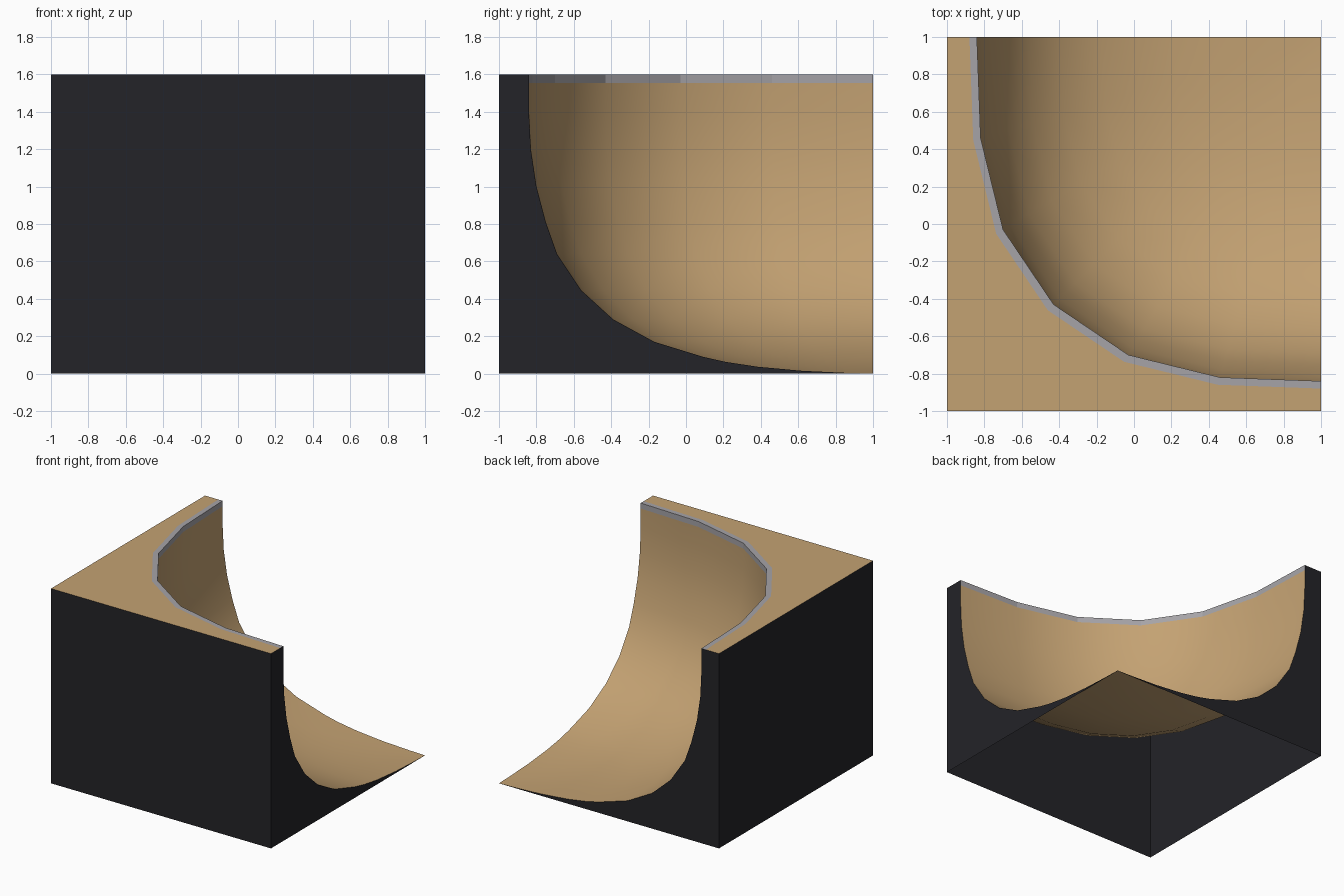
import bpy, bmesh

if "Cube" in bpy.data.objects:
    bpy.data.objects.remove(bpy.data.objects["Cube"])

H = 1.6      # deck height
R = 1.84     # reach of the bowl from its lowest corner (1, 1)

# Plan shape of the lip and side profile (y, z) from lip down to the floor
LIP = [(-0.84, 1), (-0.82, 0.46), (-0.70, -0.03), (-0.43, -0.43),
       (-0.03, -0.70), (0.46, -0.82), (1, -0.84)]
PROFILE = [(-0.84, 1.555), (-0.84, 1.4), (-0.83, 1.2), (-0.80, 1.0), (-0.75, 0.81),
           (-0.69, 0.64), (-0.56, 0.445), (-0.39, 0.29), (-0.17, 0.17), (0.09, 0.09),
           (0.21, 0.063), (0.38, 0.037), (0.62, 0.015), (0.86, 0.004)]
TIP = (1, 1, 0)


def material(name, rgb):
    m = bpy.data.materials.new(name)
    m.diffuse_color = (*rgb, 1)
    m.use_nodes = True
    m.node_tree.nodes["Principled BSDF"].inputs["Base Color"].default_value = m.diffuse_color
    return m


wood = material("wood", (0.55, 0.36, 0.17))
dark = material("dark_panel", (0.017, 0.017, 0.021))
steel = material("steel", (0.38, 0.37, 0.39))


def ring(reach, z):
    """Lip outline scaled about the low corner and set at height z."""
    s = reach / R
    return [(1 + (x - 1) * s, 1 + (y - 1) * s, z) for x, y in LIP]


def build(name, polys, mat, smooth=False):
    bm = bmesh.new()
    for poly in polys:
        bm.faces.new([bm.verts.new(p) for p in poly])
    bmesh.ops.remove_doubles(bm, verts=bm.verts, dist=1e-5)
    for f in bm.faces:
        f.smooth = smooth
    me = bpy.data.meshes.new(name)
    bm.to_mesh(me)
    bm.free()
    me.materials.append(mat)
    ob = bpy.data.objects.new(name, me)
    bpy.context.collection.objects.link(ob)
    return ob


def band(a, b):
    """Quads between an upper/outer ring a and a lower/inner ring b."""
    return [(a[i], b[i], b[i + 1], a[i + 1]) for i in range(len(a) - 1)]


# Curved bowl surface, fanning into the low corner
rings = [ring(1 - y, z) for y, z in PROFILE]
faces = [q for a, b in zip(rings, rings[1:]) for q in band(a, b)]
last = rings[-1]
faces += [(last[i], TIP, last[i + 1]) for i in range(len(last) - 1)]
build("bowl_surface", faces, wood, smooth=True)

# Metal coping: strip on the deck and strip down the inside of the lip
outer, lip = ring(R + 0.04, H), ring(R, H)
build("coping", band(outer, lip) + band(lip, rings[0]), steel)

# Flat deck around the bowl
build("deck", [[(-1, 1, H), (-1, -1, H), (1, -1, H)] + outer[::-1]], wood)

# Outer walls
build("front_wall", [[(-1, -1, 0), (1, -1, 0), (1, -1, H), (-1, -1, H)]], dark)
build("left_wall", [[(-1, 1, 0), (-1, -1, 0), (-1, -1, H), (-1, 1, H)]], dark)

# Curved end panels, mirrored across the diagonal
side = [(-1, H), (-1, 0), (1, 0)] + PROFILE[::-1] + [(-0.84, H)]
build("right_panel", [[(1, y, z) for y, z in side]], dark)
build("back_panel", [[(y, 1, z) for y, z in side][::-1]], dark)
